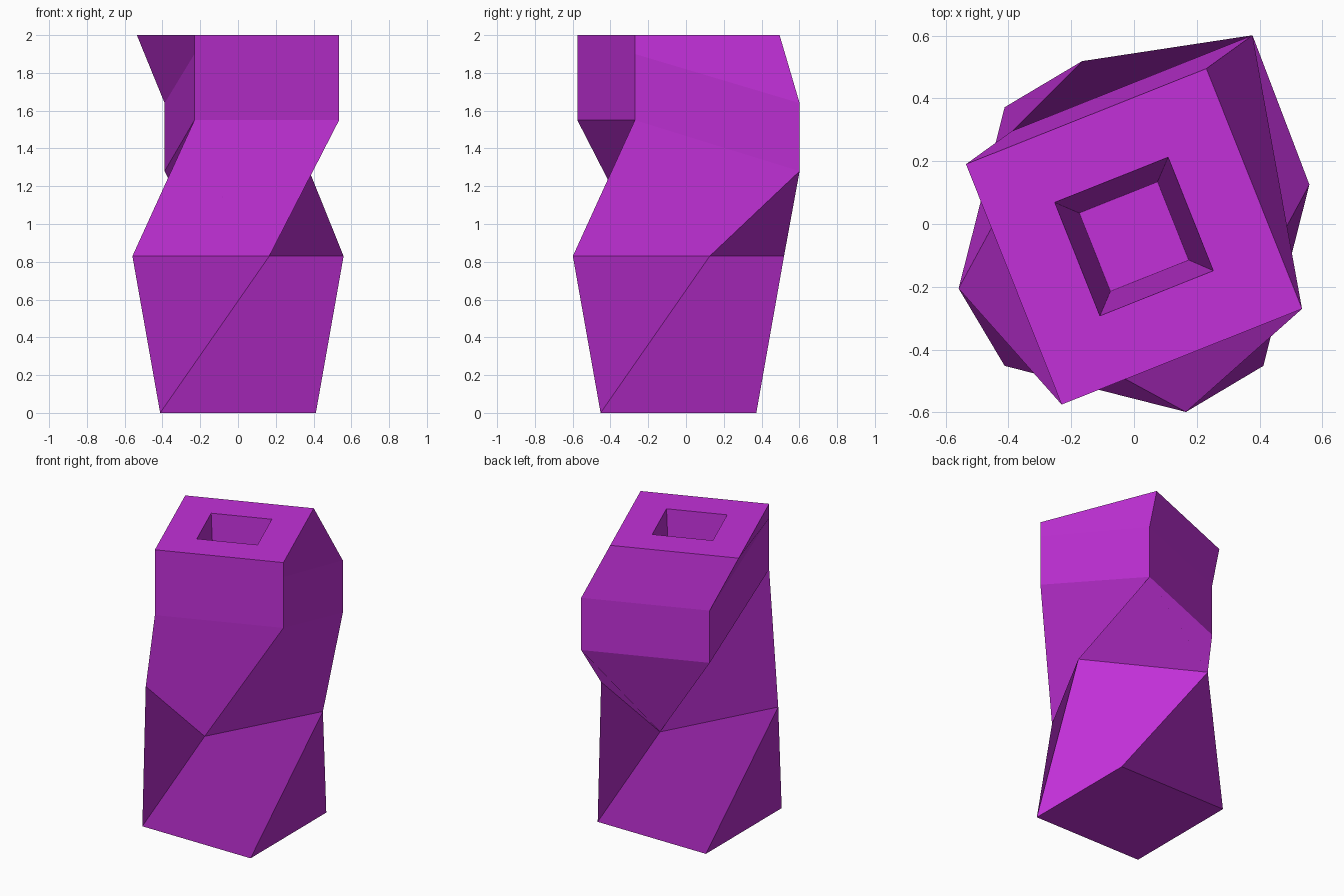
import bpy
import bmesh
from math import radians, cos, sin

if "Cube" in bpy.data.objects:
    bpy.data.objects.remove(bpy.data.objects["Cube"])

CY = -0.04          # axis of the twist
R = 0.583           # half diagonal of the square section

bm = bmesh.new()


def ring(angle, heights, radius=R, back_shift=(0, 0)):
    """Square ring; corners 0,1 are the front edge, 2,3 the back edge."""
    verts = []
    for i in range(4):
        a = radians(angle + 90 * i)
        x, y = radius * cos(a), CY + radius * sin(a)
        if i > 1:
            x, y = x + back_shift[0], y + back_shift[1]
        verts.append(bm.verts.new((x, y, heights[i])))
    return verts


def band(low, high, flips=()):
    """Join two rings with quads; flipped sides fold along the other diagonal."""
    for i in range(4):
        j = (i + 1) % 4
        quad = [low[i], low[j], high[j], high[i]]
        if i in flips:
            quad = quad[1:] + quad[:1]
        bm.faces.new(quad)


ALL = (0, 1, 2, 3)
SHIFT = (0.147, 0.106)

# Twisted body
base = ring(-225, [0] * 4)
waist = ring(-163.5, [0.83] * 4)
shoulder = ring(-113.3, [1.55, 1.55, 1.28, 1.28], back_shift=SHIFT)
collar = ring(-113.3, [1.9, 1.9, 1.64, 1.64], back_shift=SHIFT)
rim = ring(-113.3, [2.0] * 4)

# Tapered cavity
mouth = ring(-113.3, [2.0] * 4, 0.275)
floor = ring(-113.3, [0.83] * 4, 0.19)

bm.faces.new(base[::-1])
band(base, waist, ALL)
band(waist, shoulder, (2,))
band(shoulder, collar)
band(collar, rim, (1, 3))
band(rim, mouth)
band(mouth, floor)
bm.faces.new(floor)

mesh = bpy.data.meshes.new("twisted_vase")
bm.to_mesh(mesh)
bm.free()

purple = bpy.data.materials.new("bright_purple")
purple.diffuse_color = (0.54, 0.03, 0.69, 1)
purple.use_nodes = True
purple.node_tree.nodes["Principled BSDF"].inputs["Base Color"].default_value = purple.diffuse_color
mesh.materials.append(purple)

vase = bpy.data.objects.new("twisted_vase", mesh)
bpy.context.collection.objects.link(vase)
